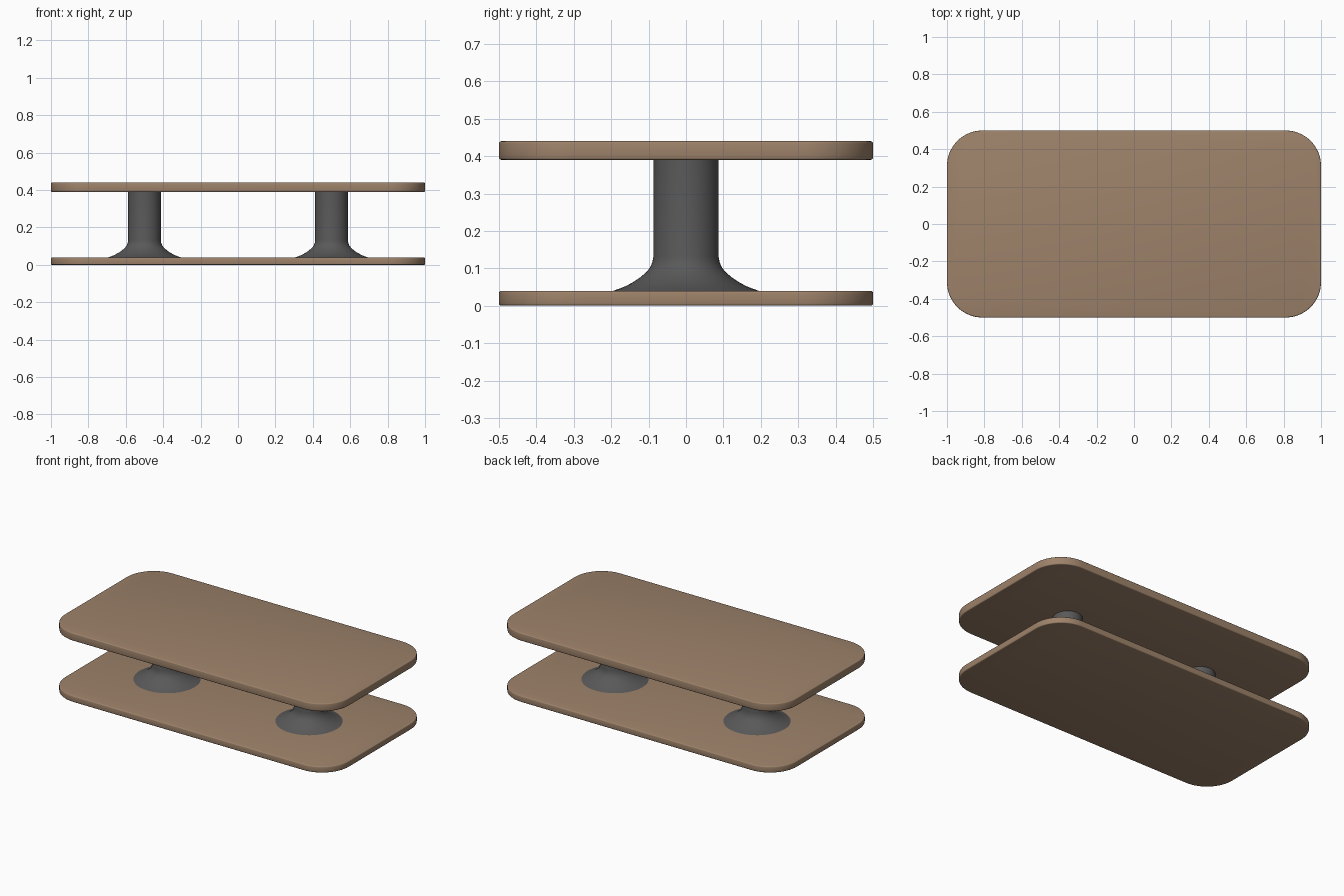
import bpy, bmesh, math

if "Cube" in bpy.data.objects:
    bpy.data.objects.remove(bpy.data.objects["Cube"])

def material(name, rgb):
    m = bpy.data.materials.new(name)
    m.diffuse_color = (*rgb, 1)
    m.use_nodes = True
    m.node_tree.nodes["Principled BSDF"].inputs["Base Color"].default_value = m.diffuse_color
    return m

wood = material("light_brown_wood", (0.34, 0.225, 0.145))
metal = material("dark_grey_metal", (0.1, 0.1, 0.1))

def finish(bm, name, mat):
    bmesh.ops.recalc_face_normals(bm, faces=bm.faces)
    me = bpy.data.meshes.new(name)
    bm.to_mesh(me)
    bm.free()
    me.materials.append(mat)
    ob = bpy.data.objects.new(name, me)
    bpy.context.collection.objects.link(ob)
    bpy.ops.object.select_all(action='DESELECT')
    ob.select_set(True)
    bpy.context.view_layer.objects.active = ob
    bpy.ops.object.shade_smooth_by_angle(angle=math.radians(35))
    return ob

# Rounded rectangular board with softened rims
def board(name, z0, z1, radius=0.19, soft=0.006, steps=16):
    bm = bmesh.new()
    bottom = []
    for q, (sx, sy) in enumerate([(1, 1), (-1, 1), (-1, -1), (1, -1)]):
        for i in range(steps + 1):
            a = math.pi / 2 * (q + i / steps)
            bottom.append(bm.verts.new((sx * (1 - radius) + radius * math.cos(a),
                                        sy * (0.5 - radius) + radius * math.sin(a), z0)))
    face = bm.faces.new(bottom)
    ext = bmesh.ops.extrude_face_region(bm, geom=[face], use_keep_orig=True)
    top = [v for v in ext['geom'] if isinstance(v, bmesh.types.BMVert)]
    bmesh.ops.translate(bm, verts=top, vec=(0, 0, z1 - z0))
    rims = [e for e in bm.edges if abs(e.verts[0].co.z - e.verts[1].co.z) < 1e-5]
    bmesh.ops.bevel(bm, geom=rims, offset=soft, segments=3, profile=0.5, affect='EDGES')
    return finish(bm, name, wood)

board("lower_shelf", 0.0, 0.04)
board("table_top", 0.39, 0.44)

# Pedestal profile: (radius, height), flared at the foot
profile = [(0.2, 0.038), (0.18, 0.045), (0.16, 0.053), (0.14, 0.064), (0.122, 0.076),
           (0.107, 0.089), (0.096, 0.102), (0.09, 0.116), (0.087, 0.132), (0.087, 0.392)]

def pedestal(name, x, sides=48):
    bm = bmesh.new()
    rings = [[bm.verts.new((x + r * math.cos(2 * math.pi * i / sides),
                            r * math.sin(2 * math.pi * i / sides), z))
              for i in range(sides)] for r, z in profile]
    for a, b in zip(rings, rings[1:]):
        for i in range(sides):
            j = (i + 1) % sides
            bm.faces.new((a[i], a[j], b[j], b[i]))
    bm.faces.new(rings[0])
    bm.faces.new(rings[-1])
    return finish(bm, name, metal)

for side, x in (("left", -0.5), ("right", 0.5)):
    pedestal(side + "_pedestal", x)
